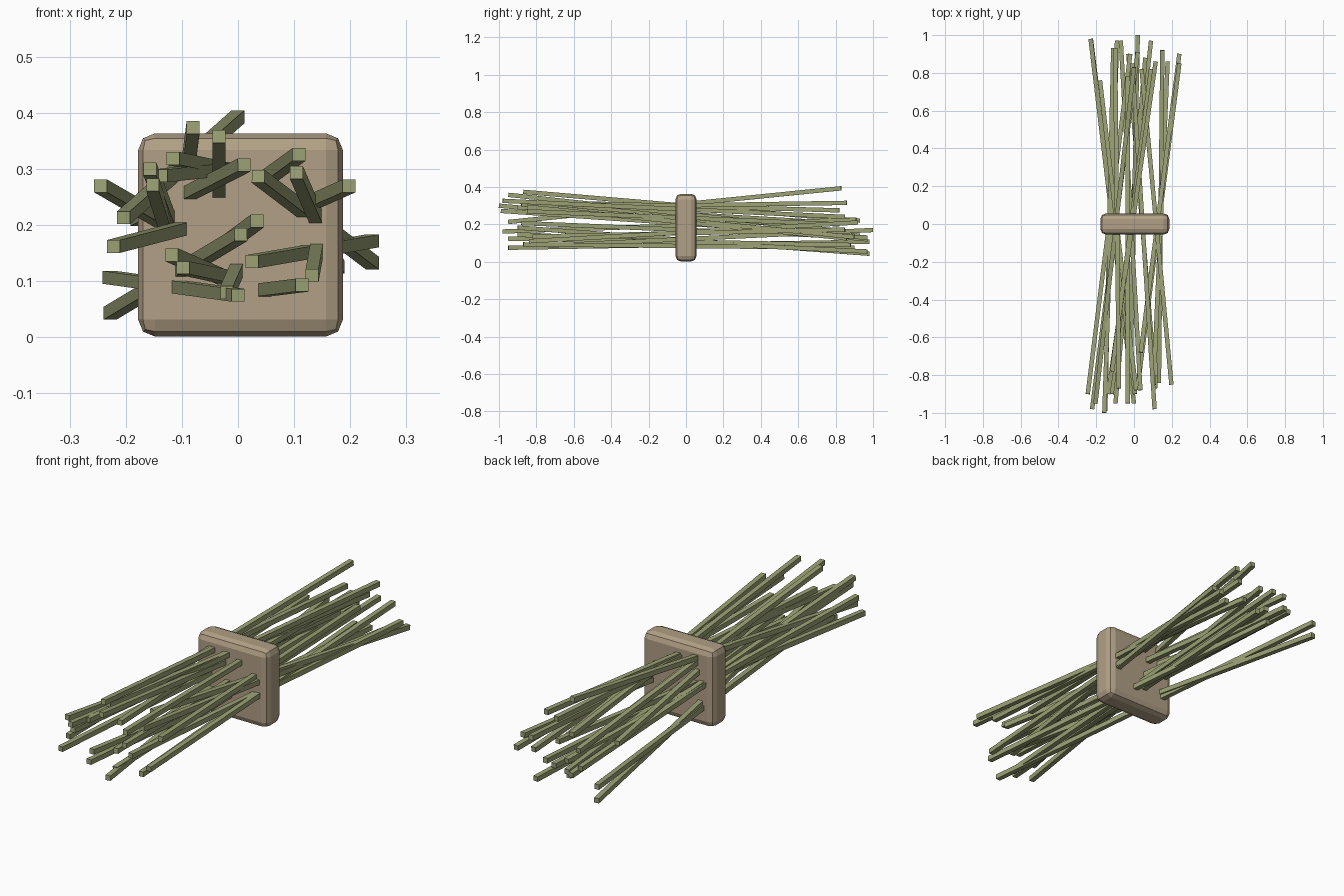
import bpy
from mathutils import Vector

cube = bpy.data.objects.get("Cube")
if cube:
    bpy.data.objects.remove(cube)


def material(name, rgb):
    m = bpy.data.materials.new(name)
    m.use_nodes = True
    m.diffuse_color = (*rgb, 1)
    m.node_tree.nodes["Principled BSDF"].inputs["Base Color"].default_value = (*rgb, 1)
    return m


tan = material("tan_binding", (0.44, 0.35, 0.235))
green = material("dry_green", (0.33, 0.36, 0.175))

# Binding block: rounded slab around the middle of the bundle
bpy.ops.mesh.primitive_cube_add(size=1, location=(0.0045, 0, 0.1825))
block = bpy.context.object
block.name = "binding_block"
block.scale = (0.365, 0.113, 0.362)
bpy.ops.object.transform_apply(location=False, rotation=False, scale=True)
bevel = block.modifiers.new("rounded_edges", "BEVEL")
bevel.width = 0.03
bevel.segments = 2
block.data.materials.append(tan)


def stalk(name, front, back, half=0.0115):
    """Square straw whose end faces are perpendicular to its length."""
    a, b = Vector(front), Vector(back)
    d = (b - a).normalized()
    side = d.cross(Vector((0, 0, 1))).normalized() * half
    up = side.cross(d).normalized() * half
    verts = [p + s * side + u * up for p in (a, b)
             for s, u in ((-1, -1), (1, -1), (1, 1), (-1, 1))]
    faces = [(3, 2, 1, 0), (4, 5, 6, 7)]
    faces += [(i, (i + 1) % 4, (i + 1) % 4 + 4, i + 4) for i in range(4)]
    mesh = bpy.data.meshes.new(name)
    mesh.from_pydata(verts, [], faces)
    mesh.materials.append(green)
    mesh.validate()
    obj = bpy.data.objects.new(name, mesh)
    bpy.context.collection.objects.link(obj)


# Stalks, upper half of the bundle: front tip, back tip
upper = [
    ((-.08, -.87, .374), (-.10, .93, .22)),
    ((-.034, -.95, .358), (-.034, .78, .17)),
    ((-.116, -.78, .319), (.09, .82, .275)),
    ((-.157, -1, .30), (-.09, .97, .12)),
    ((-.152, -.99, .272), (-.11, .93, .14)),
    ((-.245, -.9, .27), (-.02, .9, .14)),
    ((-.204, -.95, .213), (0, .83, .393)),
    ((-.222, -.98, .162), (.02, .91, .225)),
    ((.011, -.88, .307), (-.18, .76, .21)),
    ((.036, -.68, .287), (.24, .9, .132)),
    ((.109, -.98, .326), (-.01, .85, .24)),
    ((.104, -.85, .294), (.178, .86, .125)),
    ((.198, -.85, .27), (.04, .82, .2)),
    ((-.137, -.9, .288), (.115, .86, .315)),
]
# Lower half of the bundle
lower = [
    ((.034, -.88, .207), (-.07, .97, .13)),
    ((.005, -.9, .183), (-.228, .98, .043)),
    ((-.118, -.9, .147), (.09, .97, .055)),
    ((-.098, -.95, .124), (.06, .88, .09)),
    ((.025, -.82, .135), (.24, .85, .172)),
    ((.132, -.84, .11), (.15, .92, .21)),
    ((.114, -.87, .093), (-.03, .9, .075)),
    ((0, -.95, .075), (-.23, .98, .107)),
    ((-.02, -.87, .08), (.02, 1, .17)),
]
for i, (front, back) in enumerate(upper + lower):
    stalk(f"stalk_{i + 1}", front, back)
